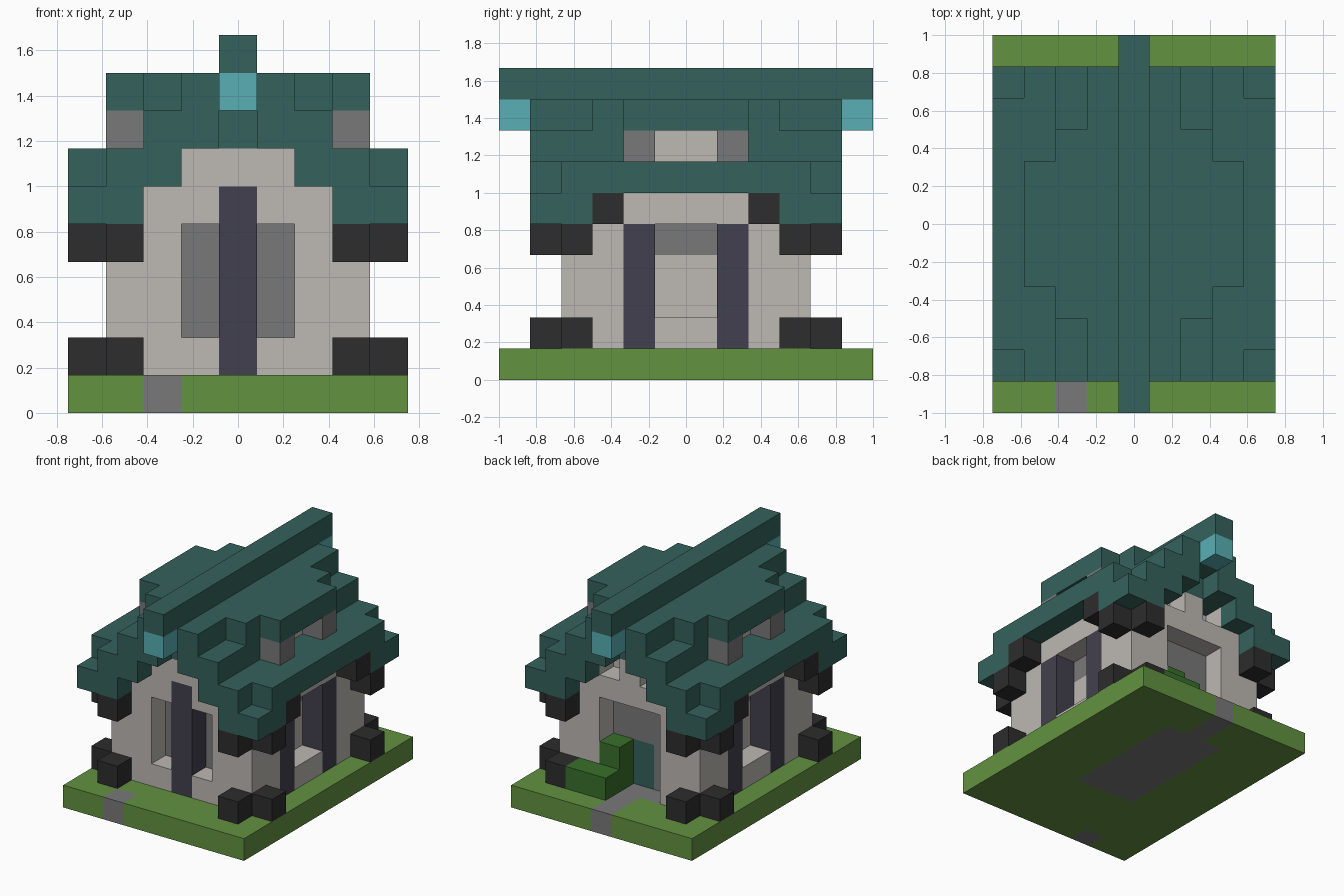
import bpy
import bmesh
from mathutils import Vector

cube = bpy.data.objects.get("Cube")
if cube:
    bpy.data.objects.remove(cube, do_unlink=True)

# The cottage is laid out on a grid of cubes
U = 1 / 6
NX, NY = 9, 12
cells = {}


def put(part, x, y, z, mirror=""):
    """Fill a block of cells (start, end); part None carves it away."""
    xs, ys = [x], [y]
    if "x" in mirror:
        xs.append((NX - x[1], NX - x[0]))
    if "y" in mirror:
        ys.append((NY - y[1], NY - y[0]))
    for x0, x1 in xs:
        for y0, y1 in ys:
            for i in range(x0, x1):
                for j in range(y0, y1):
                    for k in range(*z):
                        if part:
                            cells[i, j, k] = part
                        else:
                            cells.pop((i, j, k), None)


def srgb(r, g, b):
    lin = [((c / 255 + 0.055) / 1.055) ** 2.4 for c in (r, g, b)]
    return (*lin, 1.0)


def material(name, rgb):
    m = bpy.data.materials.new(name)
    m.use_nodes = True
    m.diffuse_color = srgb(*rgb)
    m.node_tree.nodes["Principled BSDF"].inputs["Base Color"].default_value = srgb(*rgb)
    return m


# Ground and paving
put("lawn", (0, 9), (0, 12), (0, 1))
put("paving", (3, 6), (4, 10), (0, 1))
put("paving", (4, 5), (10, 12), (0, 1))
put("paving", (2, 3), (0, 1), (0, 1))

# Walls and gables
put("walls", (1, 8), (2, 10), (1, 6))
put("walls", (2, 7), (2, 10), (6, 7))
put("walls", (2, 7), (4, 8), (7, 8))
put(None, (3, 4), (9, 10), (6, 7), "x")

# Front window
put(None, (3, 6), (2, 3), (2, 5))
put("window_panels", (3, 6), (3, 4), (2, 5))
put("posts", (4, 5), (2, 3), (1, 6))

# Back doorway
put(None, (3, 6), (9, 10), (1, 5))
put("window_panels", (3, 6), (8, 9), (1, 5))
put("door", (4, 5), (8, 9), (1, 3))

# Side windows
put(None, (7, 8), (5, 7), (2, 5), "x")
put("window_panels", (6, 7), (5, 7), (4, 5), "x")
put("posts", (7, 8), (4, 5), (1, 5), "xy")

# Corner stones and brackets
for level in (1, 4):
    put("corner_stones", (0, 1), (2, 3), (level, level + 1), "xy")
    put("corner_stones", (1, 2), (1, 2), (level, level + 1), "xy")
put("corner_stones", (0, 1), (3, 4), (5, 6), "xy")

# Roof: eaves, slopes, dormers, ridge
put("roof", (0, 1), (1, 3), (5, 6), "xy")
put("roof", (1, 2), (1, 2), (5, 6), "xy")
put("roof", (0, 1), (2, 10), (6, 7), "x")
put("roof", (1, 2), (1, 11), (6, 7), "x")
put("roof", (2, 3), (1, 2), (6, 7), "xy")
put("roof", (2, 3), (1, 4), (7, 8), "xy")
put("roof", (3, 4), (1, 11), (7, 8), "x")
put("roof", (4, 5), (2, 10), (7, 8))
put("roof", (3, 6), (1, 11), (8, 9))
put("roof", (2, 3), (3, 9), (8, 9), "x")
put("roof", (1, 2), (4, 8), (8, 9), "x")
put("roof", (4, 5), (0, 12), (9, 10))
put("dormer_posts", (1, 2), (4, 5), (7, 8), "xy")
put("ridge_lamps", (4, 5), (0, 1), (8, 9), "y")

# Shrub beside the door
put("shrub", (5, 7), (10, 11), (1, 2))
put("shrub", (5, 6), (9, 10), (1, 3))

grass = material("grass green", (99, 146, 65))
stone = material("mid grey", (121, 121, 121))
plaster = material("warm white", (189, 185, 179))
slate = material("dark teal", (53, 98, 92))
timber = material("dark violet grey", (66, 64, 78))
coal = material("charcoal", (45, 45, 45))
lamp = material("light turquoise", (88, 175, 180))
leaf = material("leaf green", (56, 112, 42))
colours = {
    "lawn": grass, "paving": stone, "walls": plaster, "window_panels": stone,
    "posts": timber, "door": slate, "corner_stones": coal, "roof": slate,
    "dormer_posts": stone, "ridge_lamps": lamp, "shrub": leaf,
}


def build(part):
    """Make a mesh of the exposed cell faces of one part."""
    bm = bmesh.new()
    for cell, owner in cells.items():
        if owner != part:
            continue
        centre = Vector(cell) + Vector((0.5, 0.5, 0.5))
        for axis in range(3):
            for sign in (-1, 1):
                n = Vector((0, 0, 0))
                n[axis] = sign
                if tuple(int(c + d) for c, d in zip(cell, n)) in cells:
                    continue
                u = Vector((0, 0, 0))
                u[(axis + 1) % 3] = 1
                v = n.cross(u)
                corners = [(-1, -1), (1, -1), (1, 1), (-1, 1)]
                bm.faces.new([
                    bm.verts.new((centre + (n + u * a + v * b) / 2
                                  - Vector((NX / 2, NY / 2, 0))) * U)
                    for a, b in corners])
    bmesh.ops.remove_doubles(bm, verts=bm.verts, dist=0.001)
    bmesh.ops.dissolve_limit(bm, angle_limit=0.02, verts=bm.verts, edges=bm.edges)
    mesh = bpy.data.meshes.new(part)
    bm.to_mesh(mesh)
    bm.free()
    mesh.materials.append(colours[part])
    bpy.context.collection.objects.link(bpy.data.objects.new(part, mesh))


for part in colours:
    build(part)
